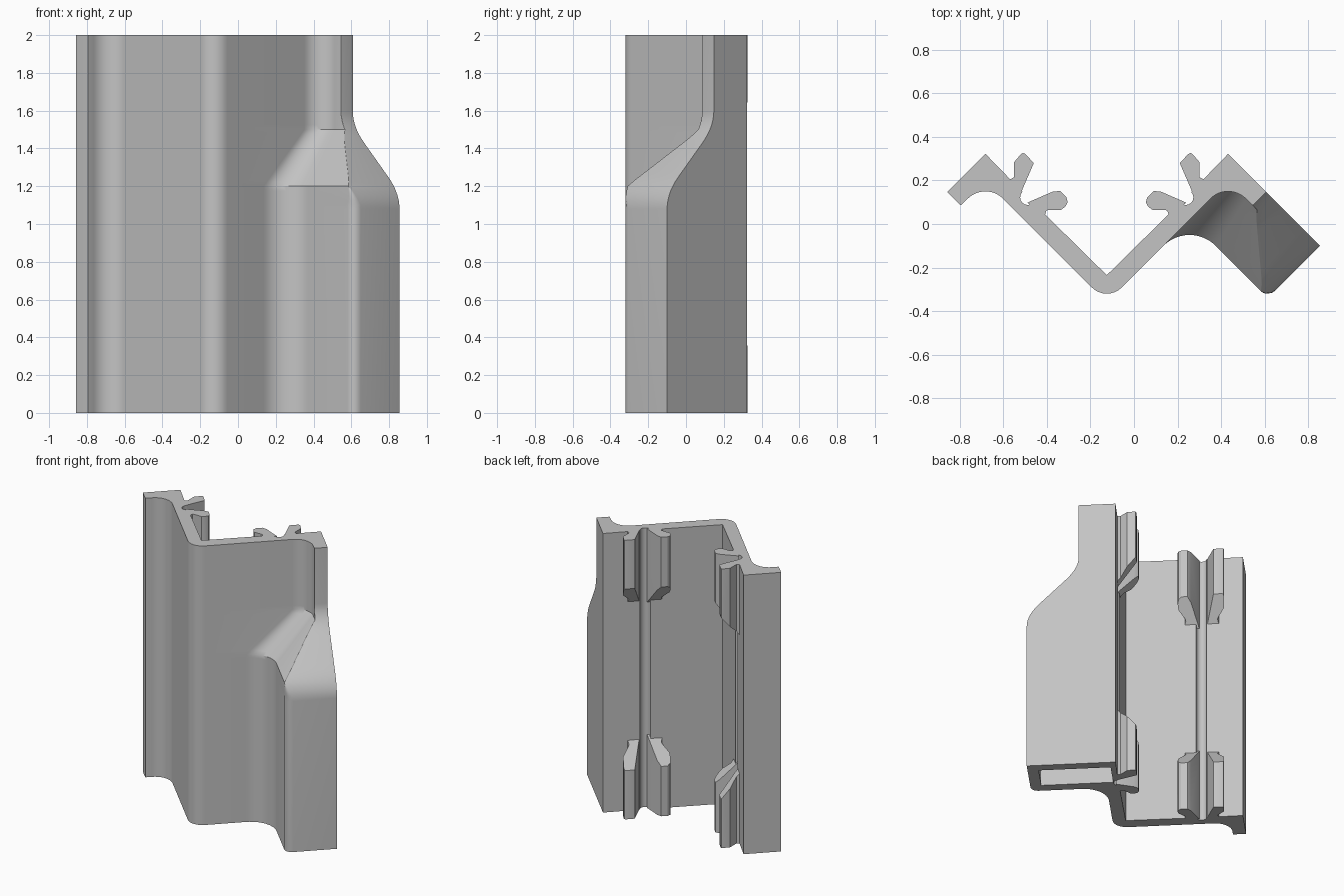
import bpy, bmesh
from math import sin, cos, pi

cube = bpy.data.objects.get("Cube")
if cube:
    bpy.data.objects.remove(cube, do_unlink=True)

grey = bpy.data.materials.new("plain_grey")
grey.use_nodes = True
grey.diffuse_color = (0.55, 0.55, 0.55, 1)
grey.node_tree.nodes["Principled BSDF"].inputs["Base Color"].default_value = (0.55, 0.55, 0.55, 1)

MID = -0.125                      # mirror plane of the V channel
WALL_IN, WALL_OUT, BACK = 0.11, 0.235, 0.755


def xy(u, v):
    """Diagonal coordinates (u = x + y, v = x - y) to plan coordinates."""
    return (u + v) / 2, (u - v) / 2


def arc(cu, cv, r, a0, a1, n):
    return [xy(cu + r * cos(a0 + (a1 - a0) * i / n), cv + r * sin(a0 + (a1 - a0) * i / n))
            for i in range(n + 1)]


def mirror(points):
    return [(2 * MID - x, y) for x, y in points]


def loft(name, rings):
    """Closed solid through rings of 3D points."""
    bm = bmesh.new()
    rows = [[bm.verts.new(p) for p in ring] for ring in rings]
    n = len(rows[0])
    for a, b in zip(rows, rows[1:]):
        for i in range(n):
            j = (i + 1) % n
            bm.faces.new((a[i], a[j], b[j], b[i]))
    bm.faces.new(rows[0])
    bm.faces.new(rows[-1])
    bmesh.ops.recalc_face_normals(bm, faces=bm.faces)
    mesh = bpy.data.meshes.new(name)
    bm.to_mesh(mesh)
    bm.free()
    mesh.materials.append(grey)
    ob = bpy.data.objects.new(name, mesh)
    bpy.context.collection.objects.link(ob)
    return ob


def smooth(ob):
    bpy.ops.object.select_all(action='DESELECT')
    ob.select_set(True)
    bpy.context.view_layer.objects.active = ob
    bpy.ops.object.shade_smooth_by_angle(angle=pi / 6)


def half_outline(front, end, fillet, tip):
    """One wing: groove, back corner, end face, rounded tip, fillet, channel bottom."""
    pts = arc(0.36, 0.115, 0.05, pi, 0, 8)
    pts += [xy(BACK, WALL_IN), xy(BACK, end)]
    pts += arc(front + tip, end - tip, tip, pi / 2, pi, 4)
    pts += arc(front - fillet, WALL_OUT + fillet, fillet, 0, -pi / 2, 12)
    r, cy = 0.097, -0.223
    pts += [(MID + r * cos(a), cy + r * sin(a)) for a in [-pi / 4 - pi / 16 * i for i in range(4)]]
    return pts


def end_at(z):
    """End face position: vertical, eased slope, vertical."""
    t = min(max(z - 1.08, 0), 0.52)
    if t < 0.17:
        f = t * t / 0.34
    elif t < 0.35:
        f = t - 0.085
    else:
        f = 0.35 - (0.52 - t) ** 2 / 0.34
    return 0.955 - 1.414 * f


def section(z):
    k = min(max((z - 1.2) / 0.3, 0), 1)          # 0 = thick block, 1 = slim lip
    tip = 0.004 + 0.066 * min(max((1.2 - z) / 0.1, 0), 1)
    right = half_outline(0.275 + 0.355 * k, end_at(z), 0.24 - 0.077 * k, tip)
    left = mirror(half_outline(0.63, 0.46, 0.163, 0.004))
    pts = [(MID, -0.235)] + right + [(MID, -0.32)] + left[::-1]
    return [(x, y, z) for x, y in pts]


# Channel body with the thickened lower wing
levels = [0, 1.08] + [1.1 + 0.025 * i for i in range(21)] + [2]
body = loft("channel_body", [section(z) for z in levels])

# Pocket open at the underside of the thick wing
pocket = [xy(0.375, 0.165), xy(0.66, 0.165), xy(0.66, 0.85), xy(0.375, 0.85)]
cutter = loft("pocket_cutter", [[(x, y, z) for x, y in pocket] for z in (-0.1, 1.15)])
cutter.hide_render = True
mod = body.modifiers.new("pocket", 'BOOLEAN')
mod.operation = 'DIFFERENCE'
mod.solver = 'EXACT'
mod.object = cutter
bpy.context.view_layer.objects.active = body
bpy.ops.object.modifier_apply(modifier=mod.name)
bpy.data.objects.remove(cutter, do_unlink=True)
smooth(body)

# Clip prongs: pairs either side of the groove, at both ends, on both walls
outer = [(0.275, 0.13), (0.34, 0.2), (0.315, 0.207), (0.3, 0.215), (0.3, 0.285),
         (0.27, 0.32), (0.26, 0.326), (0.25, 0.322), (0.21, 0.28)]
inner = [(0.24, 0.098), (0.16, 0.04), (0.153, 0.06), (0.145, 0.065), (0.085, 0.065),
         (0.065, 0.08), (0.055, 0.1), (0.06, 0.122), (0.09, 0.152), (0.125, 0.148)]


def prong(name, points, mirrored, top):
    """Prong whose inner end slopes back towards the wall."""
    length = [0.5 - 0.83 * (WALL_IN - (x - y)) for x, y in points]
    plan = mirror(points) if mirrored else points
    rings = [[(x, y, 2 if top else 0) for x, y in plan],
             [(x, y, 2 - h if top else h) for (x, y), h in zip(plan, length)]]
    smooth(loft(name, rings))


for top in (False, True):
    for mirrored in (False, True):
        place = ("upper" if top else "lower") + ("_right" if mirrored else "_left")
        prong(place + "_outer_prong", outer, mirrored, top)
        prong(place + "_inner_prong", inner, mirrored, top)
